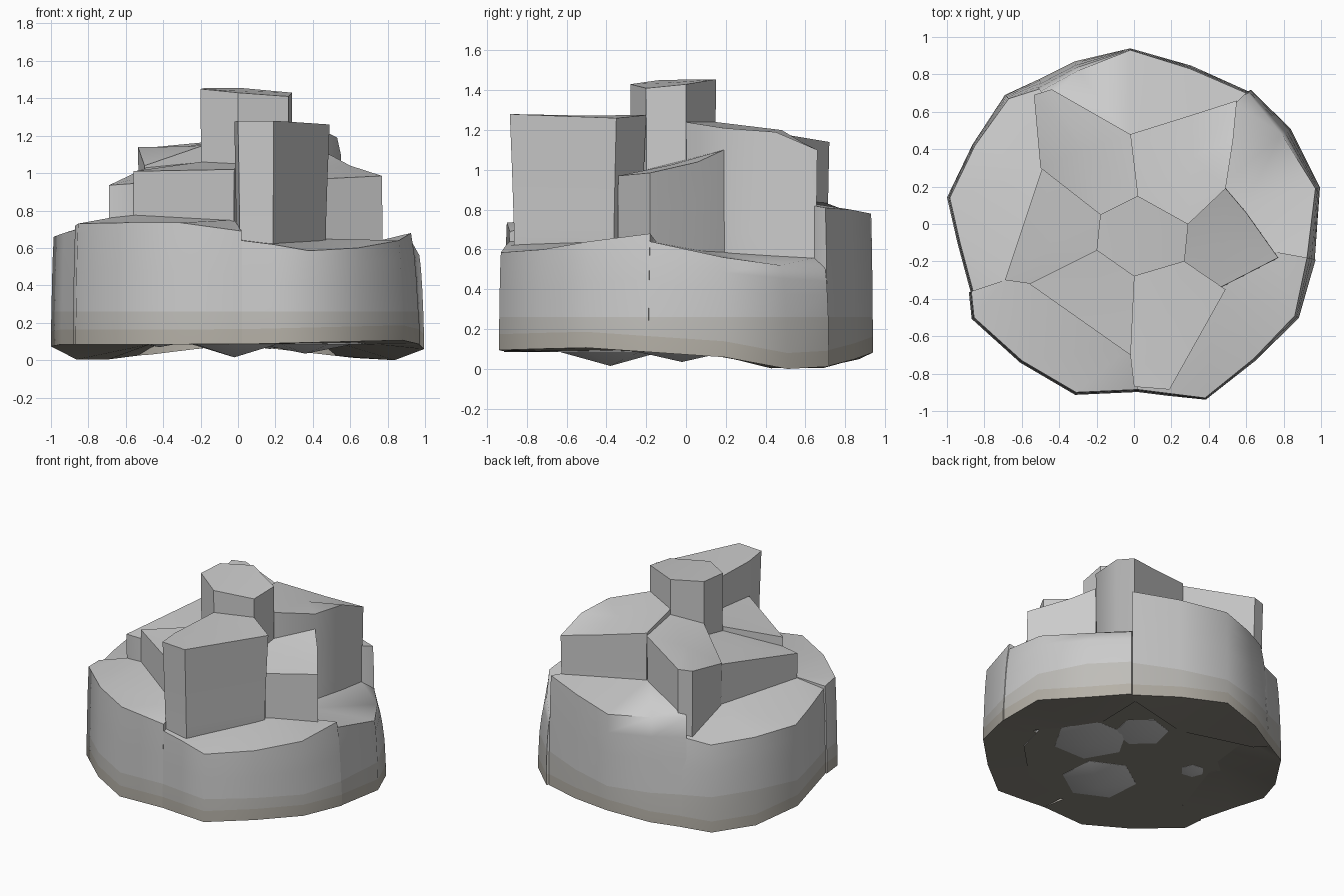
import bpy, bmesh, math
from mathutils import Vector

if "Cube" in bpy.data.objects:
    bpy.data.objects.remove(bpy.data.objects["Cube"])


def mat(name, c):
    m = bpy.data.materials.new(name)
    m.diffuse_color = (*c, 1)
    m.use_nodes = True
    m.node_tree.nodes["Principled BSDF"].inputs["Base Color"].default_value = m.diffuse_color
    return m


STONE = mat("stone", (0.55, 0.55, 0.55))
DUSTY = mat("dusty_stone", (0.52, 0.51, 0.485))
EARTHY = mat("earthy_stone", (0.46, 0.435, 0.385))
SOIL = mat("soil_underside", (0.25, 0.235, 0.20))


def base_z(x, y):
    # wavy rim: lowest at the two rear corners, flat in the middle
    if math.hypot(x, y) < 0.8:
        return 0.085
    k = min(max((y - 0.1) / 0.4, 0), 1)
    return max(0.085 - 0.12 * abs(x) * k + 0.025 * max(0, x) * (y < -0.3), 0)


def column(name, pts, waist=0.97, foot_z=0.1, sole=0.1, foot=0.9, outer=False, under=0):
    """Prism with its own height at each corner: (x, y, top[, foot flare])."""
    bm = bmesh.new()
    n = len(pts)
    c = Vector((sum(p[0] for p in pts) / n, sum(p[1] for p in pts) / n))
    rings = []
    for i in range(6):
        ring = []
        for p in pts:
            x, y, top = p[:3]
            flare = p[3] if len(p) > 3 else 0.015
            b = base_z(x, y) if outer else foot_z
            z = (b, b + 0.08, 0.26, 0.26 + (top - 0.26) * 0.45,
                 0.26 + (top - 0.26) * 0.75, top)[i]
            v = Vector((x, y))
            if outer:
                if v.length > 0.8:      # only the outside wall flares
                    v = v * (1 + flare * (1, 1, 0.85, 0.6, 0.35, 0)[i])
            else:
                v = c + (v - c) * (foot, (foot + waist) / 2, waist, waist, (1 + waist) / 2, 1)[i]
            ring.append(bm.verts.new((v.x, v.y, z)))
        rings.append(ring)
    for i in range(5):
        for j in range(n):
            k = (j + 1) % n
            f = bm.faces.new((rings[i][j], rings[i][k], rings[i + 1][k], rings[i + 1][j]))
            f.material_index = (2, 1, 0, 0, 0)[i] if outer else 0
    if outer:
        # crescent caps
        top = bm.faces.new(rings[5])
        bot = bm.faces.new(rings[0][::-1])
        bot.material_index = 3
        bmesh.ops.triangulate(bm, faces=[top, bot])
    else:
        t = bm.verts.new((c.x, c.y, sum(p[2] for p in pts) / n))
        u = bm.verts.new((c.x, c.y, sole))
        for j in range(n):
            k = (j + 1) % n
            bm.faces.new((rings[5][j], rings[5][k], t))
            bm.faces.new((rings[0][k], rings[0][j], u)).material_index = under
    bmesh.ops.recalc_face_normals(bm, faces=bm.faces)
    me = bpy.data.meshes.new(name)
    bm.to_mesh(me)
    bm.free()
    ob = bpy.data.objects.new(name, me)
    bpy.context.collection.objects.link(ob)
    for m in (STONE, DUSTY, EARTHY, SOIL):
        me.materials.append(m)
    bpy.ops.object.select_all(action='DESELECT')
    ob.select_set(True)
    bpy.context.view_layer.objects.active = ob
    bpy.ops.object.shade_smooth_by_angle(angle=math.radians(55 if outer else 42))


def ring_pts(x, y, r, n, top, turn=0.0):
    return [(x + r * math.cos(turn + a * math.tau / n), y + r * math.sin(turn + a * math.tau / n), top)
            for a in range(n)]


# central column
column("center_column", [(-.2, -.14, 1.45), (0, -.28, 1.43), (.27, -.2, 1.41), (.29, 0, 1.43),
                         (.02, .15, 1.455), (-.18, .05, 1.455)], 0.99)

# inner ring of six columns
column("front_column", [(0, -.28, 1.27), (-.02, -.7, 1.275), (0, -.87, 1.28), (.19, -.885, 1.28),
                        (.49, -.35, 1.26), (.27, -.2, 1.275)], 0.94, foot=.5)
column("front_left_column", [(-.2, -.14, 1.06), (-.56, -.32, 1.01), (-.02, -.7, 1.02),
                             (0, -.28, 1.05)], 0.99)
column("left_column", [(-.18, .05, 1.06), (-.49, .3, 1.03), (-.69, -.3, .935),
                       (-.55, -.32, .945), (-.2, -.14, 1.03)], 0.99)
column("back_left_column", [(.02, .15, 1.2), (-.02, .48, 1.18), (-.44, .72, 1.14), (-.535, .69, 1.14),
                            (-.5, .3, 1.04), (-.18, .05, 1.15)], 0.97)
column("back_right_column", [(.02, .15, 1.24), (.29, 0, 1.24), (.49, .19, 1.21), (.53, .45, 1.19),
                             (.55, .66, 1.10), (.3, .58, 1.14), (-.02, .48, 1.2)], 0.98)
column("right_column", [(.27, -.2, 1.0), (.46, -.34, .97), (.77, -.18, .985), (.6, .06, 1.04),
                        (.49, .19, 1.10), (.29, 0, 1.05)], 1.01)

# outer ring of low slabs
column("front_left_slab", [(-.69, -.3, .76), (-.87, -.36, .72), (-.855, -.5, .73), (-.6, -.73, .735),
                           (-.31, -.9, .735), (.02, -.885, .69), (-.02, -.66, .75), (-.54, -.28, .78)],
       outer=True)
column("front_right_slab", [(0, -.5, .66), (.02, -.885, .64), (.18, -.905, .62), (.38, -.93, .585, .01),
                            (.64, -.72, .6), (.86, -.49, .64, .025), (.925, -.18, .68, .05),
                            (.76, -.15, .64), (.45, -.31, .65)], outer=True)
column("right_slab", [(.74, -.18, .64), (.925, -.18, .64, .045), (.97, .19, .56, .025),
                      (.79, .48, .52, .06), (.61, .7, .50, .025), (.52, .66, .56), (.45, .19, .59),
                      (.56, .04, .6)], outer=True)
column("back_slab", [(.54, .64, .82), (.6, .7, .81), (.3, .83, .80, .02), (-.02, .93, .78, .01),
                     (-.3, .82, .79, .06), (-.5, .71, .80, .07), (-.46, .66, .85), (-.02, .45, .86)],
       outer=True)
column("left_slab", [(-.47, .3, .74), (-.43, .64, .68), (-.48, .73, .66, .06), (-.67, .67, .63, .03),
                     (-.85, .42, .64), (-.985, .14, .66, .015), (-.93, -.1, .68), (-.86, -.36, .7),
                     (-.67, -.3, .76)], outer=True)

# flat bed under the columns that closes the seams
column("base_bed", ring_pts(0, 0, .74, 12, .35), 1.0, .085, .085, 1.0, under=3)

# hexagonal roots of the columns poking out of the underside
for i, (x, y, r, s) in enumerate([(.36, -.02, .25, .035), (.17, .28, .18, .06),
                                  (-.02, -.38, .25, .015), (-.42, .1, .08, .07)]):
    column(f"root_{i + 1}", ring_pts(x, y, r, 6, .3, .3 * i), 1.0, .084, s, 1.0)
